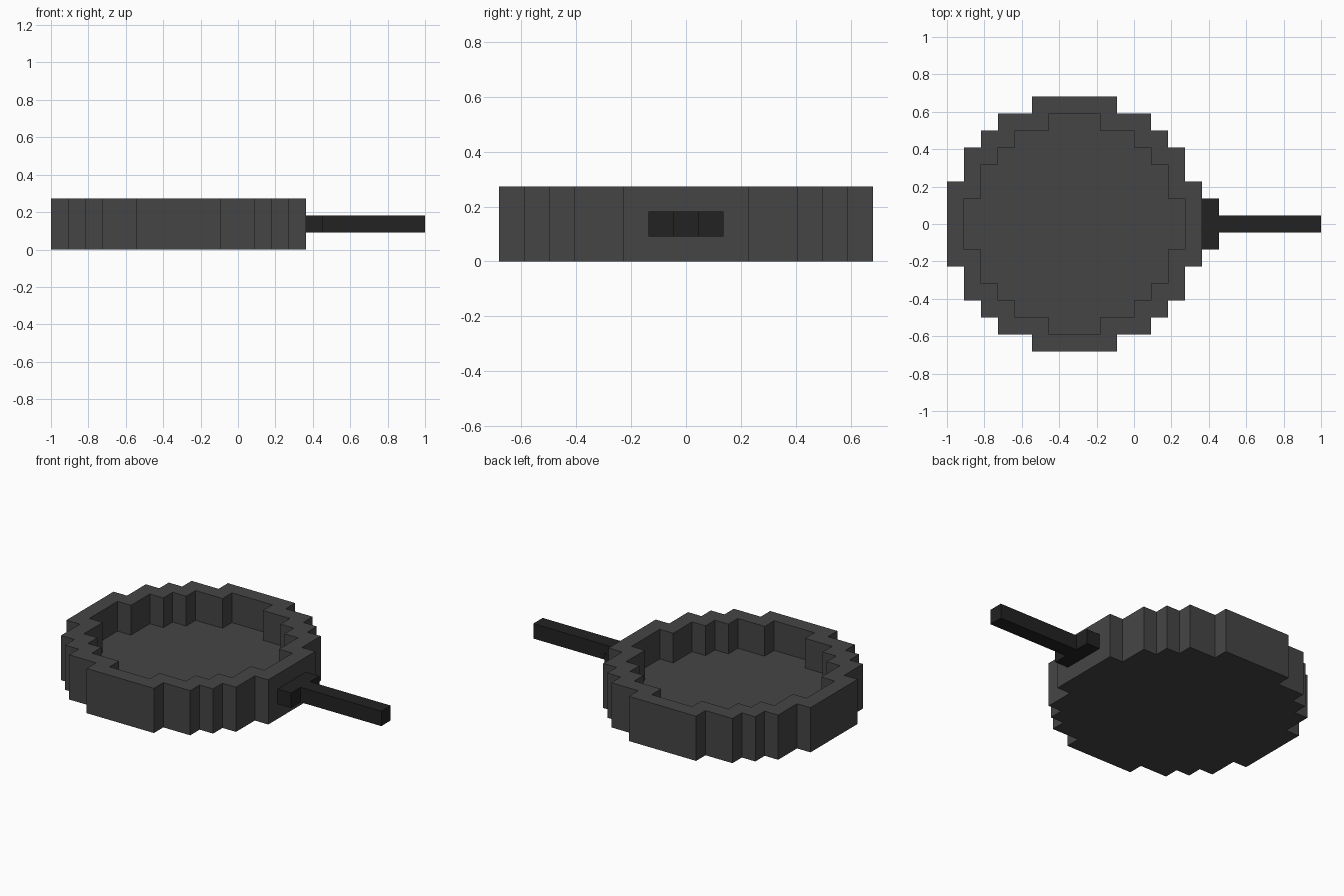
import bpy, bmesh, math

if "Cube" in bpy.data.objects:
    bpy.data.objects.remove(bpy.data.objects["Cube"])

U = 2 / 22                      # one voxel


def material(name, v):
    m = bpy.data.materials.new(name)
    m.diffuse_color = (v, v, v, 1)
    m.use_nodes = True
    m.node_tree.nodes["Principled BSDF"].inputs["Base Color"].default_value = m.diffuse_color
    return m


def columns(name, cells, z0, mat, cx):
    """Mesh the outer skin of voxel columns; cells maps (i, j) -> top height."""
    bm = bmesh.new()

    def quad(*pts):
        bm.faces.new([bm.verts.new(((x + cx) * U, y * U, z * U)) for x, y, z in pts])

    for (i, j), h in cells.items():
        c = [(i - .5, j - .5), (i + .5, j - .5), (i + .5, j + .5), (i - .5, j + .5)]
        quad(*[(x, y, h) for x, y in c])
        quad(*[(x, y, z0) for x, y in reversed(c)])
        for k, (dx, dy) in enumerate([(0, -1), (1, 0), (0, 1), (-1, 0)]):
            low = cells.get((i + dx, j + dy), z0)
            if low < h:
                # split by layer so neighbouring walls share vertices
                for z in range(low, h):
                    a, b = c[k], c[(k + 1) % 4]
                    quad((*a, z), (*b, z), (*b, z + 1), (*a, z + 1))
    bmesh.ops.remove_doubles(bm, verts=bm.verts, dist=1e-4)
    bmesh.ops.dissolve_limit(bm, angle_limit=math.radians(1),
                             verts=bm.verts, edges=bm.edges)
    me = bpy.data.meshes.new(name)
    bm.to_mesh(me)
    bm.free()
    me.materials.append(mat)
    ob = bpy.data.objects.new(name, me)
    bpy.context.collection.objects.link(ob)
    return ob


def disc(reach):
    """Stepped disc: reach[n] is the half extent of the row n cells off centre."""
    n = len(reach) - 1
    return {(i, j) for j in range(-n, n + 1)
            for i in range(-reach[abs(j)], reach[abs(j)] + 1)}


# pan bowl: one-voxel floor with a three-voxel stepped rim
outer = disc([7, 7, 7, 6, 6, 5, 4, 2])
inner = disc([6, 6, 5, 5, 4, 3, 1])
columns("pan_bowl", {c: 1 if c in inner else 3 for c in outer}, 0,
        material("dark grey iron", 0.060), -3.5)

# handle: wide mount against the rim, then a thin bar
handle = {(8, j): 2 for j in (-1, 0, 1)}
handle.update({(i, 0): 2 for i in range(9, 15)})
columns("pan_handle", handle, 1, material("black handle", 0.016), -3.5)
